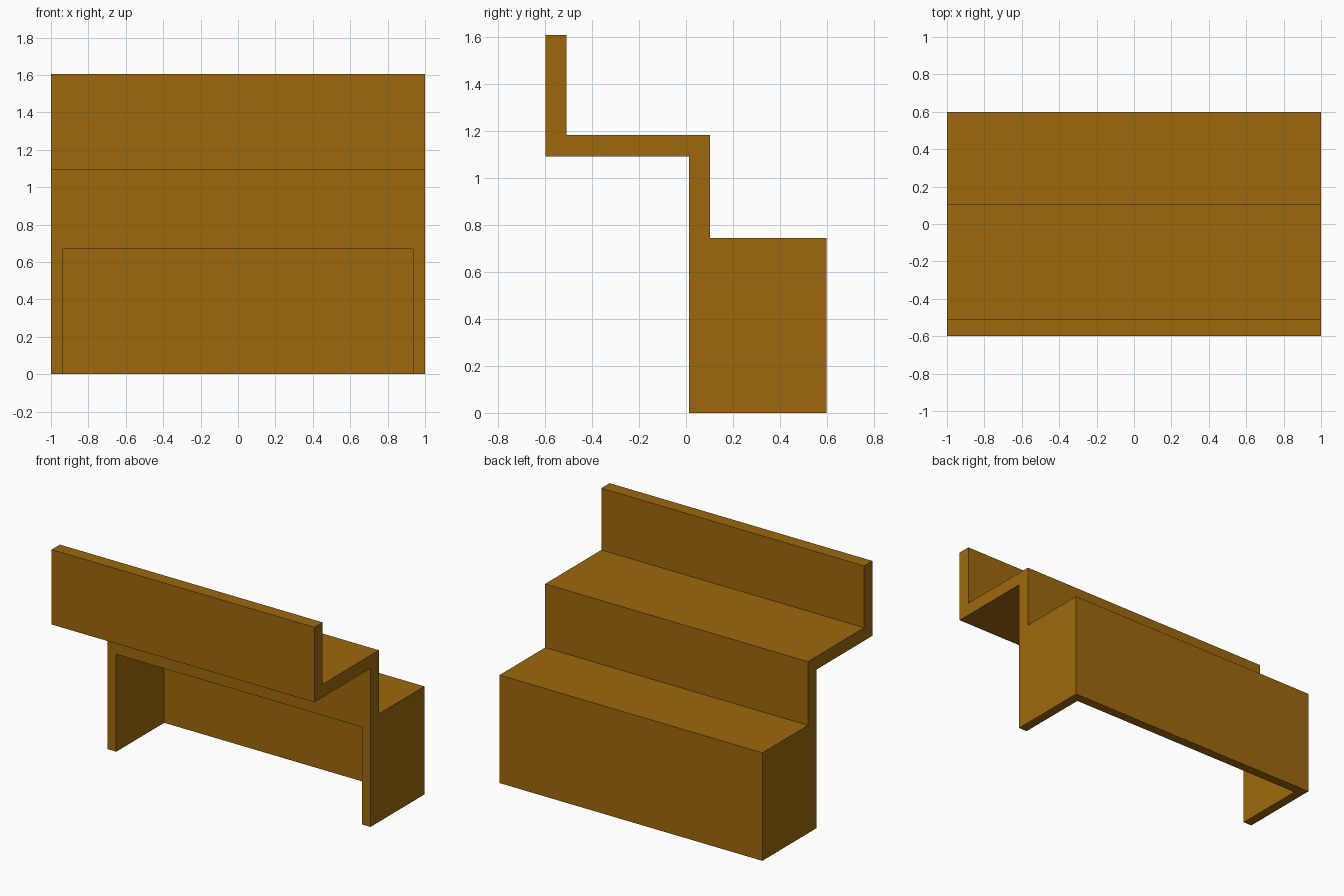
import bpy, bmesh

if "Cube" in bpy.data.objects:
    bpy.data.objects.remove(bpy.data.objects["Cube"])

wood = bpy.data.materials.new("brown_wood")
wood.diffuse_color = (0.34, 0.14, 0.004, 1)
wood.use_nodes = True
wood.node_tree.nodes["Principled BSDF"].inputs["Base Color"].default_value = wood.diffuse_color


def extrude_profile(name, profile, half_width):
    """Extrude a (y, z) outline along x, centred on x = 0."""
    bm = bmesh.new()
    face = bm.faces.new([bm.verts.new((-half_width, y, z)) for y, z in profile])
    new = bmesh.ops.extrude_face_region(bm, geom=[face])["geom"]
    verts = [v for v in new if isinstance(v, bmesh.types.BMVert)]
    bmesh.ops.translate(bm, verts=verts, vec=(2 * half_width, 0, 0))
    bmesh.ops.recalc_face_normals(bm, faces=bm.faces)
    mesh = bpy.data.meshes.new(name)
    bm.to_mesh(mesh)
    bm.free()
    obj = bpy.data.objects.new(name, mesh)
    bpy.context.collection.objects.link(obj)
    return obj


# Stepped body: base, riser, shelf and front lip in one outline
body = extrude_profile("stepped_body", [
    (0.012, 0), (0.598, 0), (0.598, 0.743), (0.103, 0.743), (0.103, 1.181),
    (-0.508, 1.181), (-0.508, 1.606), (-0.598, 1.606), (-0.598, 1.091),
    (0.012, 1.091)], 1.0)
body.data.materials.append(wood)

# Hollow in the base, open to the front and the bottom
cutter = extrude_profile("base_hollow_cutter", [
    (-0.2, -0.2), (0.533, -0.2), (0.533, 0.67), (-0.2, 0.67)], 0.935)

cut = body.modifiers.new("hollow", "BOOLEAN")
cut.operation = "DIFFERENCE"
cut.solver = "EXACT"
cut.object = cutter
bpy.context.view_layer.objects.active = body
body.select_set(True)
bpy.ops.object.modifier_apply(modifier=cut.name)
bpy.data.objects.remove(cutter)
